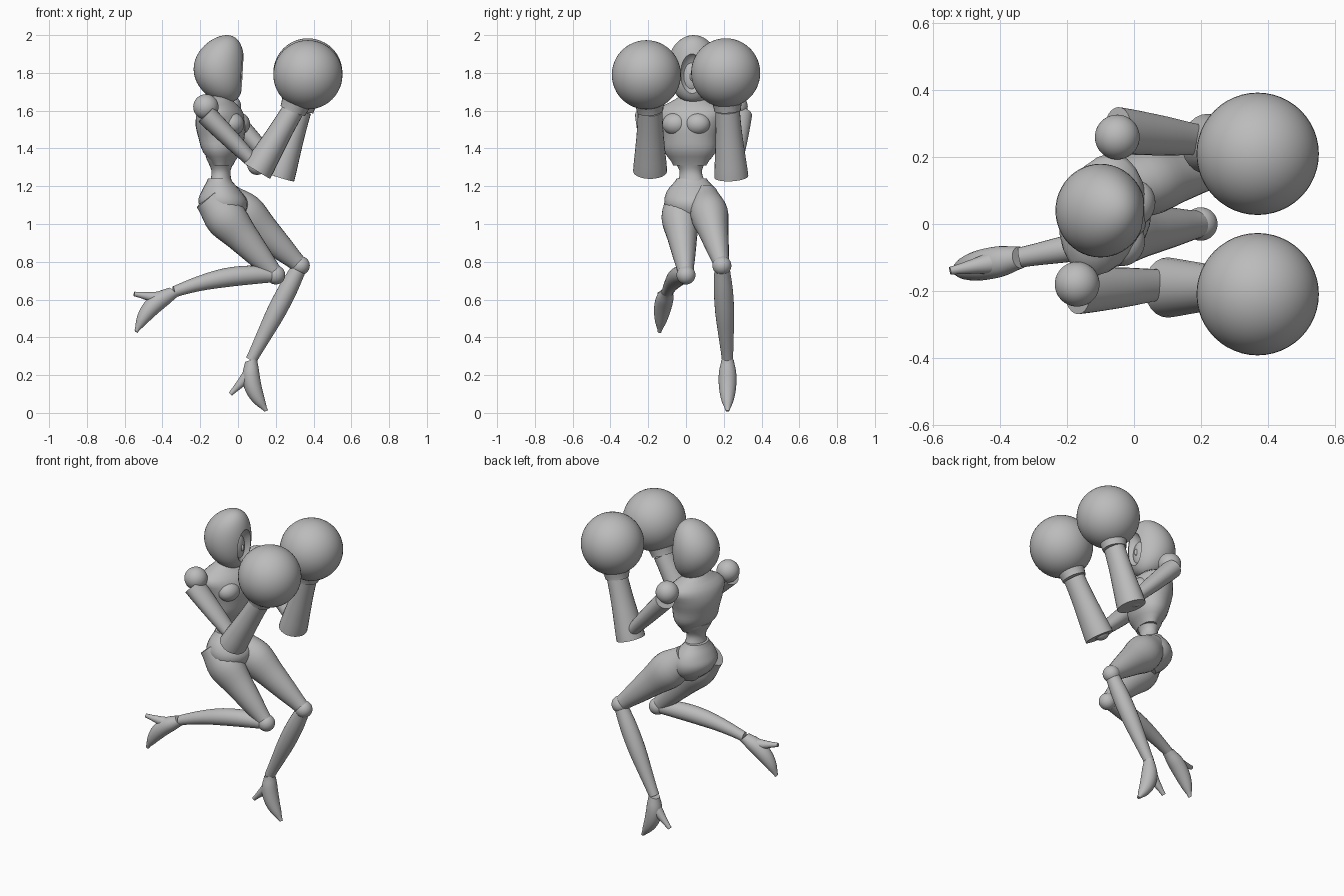
import bpy, bmesh, math
from mathutils import Vector

old = bpy.data.objects.get("Cube")
if old:
    bpy.data.objects.remove(old, do_unlink=True)

GREY = (0.5, 0.5, 0.5, 1)
grey = bpy.data.materials.new("plain_grey")
grey.use_nodes = True
grey.diffuse_color = GREY
grey.node_tree.nodes["Principled BSDF"].inputs["Base Color"].default_value = GREY

ACROSS = Vector((0, 1, 0))
UP = Vector((0, 0, 1))


def select_only(obj):
    bpy.ops.object.select_all(action='DESELECT')
    obj.select_set(True)
    bpy.context.view_layer.objects.active = obj


def finish(name, bm):
    """Turn a bmesh into a smooth shaded grey object that keeps sharp edges."""
    bmesh.ops.recalc_face_normals(bm, faces=bm.faces)
    mesh = bpy.data.meshes.new(name)
    bm.to_mesh(mesh)
    bm.free()
    mesh.materials.append(grey)
    obj = bpy.data.objects.new(name, mesh)
    bpy.context.collection.objects.link(obj)
    select_only(obj)
    bpy.ops.object.shade_smooth_by_angle(angle=math.radians(40))
    return obj


def spline(values, t):
    """Catmull-Rom value at t from zero to one through evenly spaced values."""
    last = len(values) - 1
    i = min(int(t * last), last - 1)
    f = t * last - i
    a, b, c, d = (values[min(max(k, 0), last)] for k in range(i - 1, i + 3))
    return b + f * ((c - a) + f * ((a + a - 5 * b + 4 * c - d) + f * (3 * (b - c) + d - a))) / 2


def skin(name, rings, side, axis, sides=24):
    """Join elliptical rings of (centre, half width, half depth) around an axis."""
    side = (side - axis * side.dot(axis)).normalized()
    deep = side.cross(axis)
    bm = bmesh.new()
    loops = []
    for centre, width, depth in rings:
        angles = [math.tau * k / sides for k in range(sides)]
        loops.append([bm.verts.new(centre + side * width * math.sin(a) + deep * depth * math.cos(a))
                      for a in angles])
    for low, high in zip(loops, loops[1:]):
        for k in range(sides):
            j = (k + 1) % sides
            bm.faces.new((low[k], low[j], high[j], high[k]))
    bm.faces.new(loops[0])
    bm.faces.new(loops[-1])
    return finish(name, bm)


def limb(name, start, end, radii, depth=1.0, bend=Vector(), steps=16):
    """Tapered limb between two joints, bowed by the bend vector."""
    rings = []
    for i in range(steps + 1):
        t = i / steps
        r = spline(radii, t)
        rings.append((start.lerp(end, t) + bend * (4 * t * (1 - t)), r, r * depth))
    return skin(name, rings, ACROSS, (end - start).normalized())


def stack(name, bottom, top, widths, depths, side, steps=16):
    """Level rings rising from bottom to top, evenly spaced profile values."""
    rings = []
    for i in range(steps + 1):
        t = i / steps
        rings.append((bottom.lerp(top, t), spline(widths, t), spline(depths, t)))
    return skin(name, rings, side, UP)


def ball(name, centre, size, turn=0):
    bm = bmesh.new()
    bmesh.ops.create_uvsphere(bm, u_segments=48, v_segments=24, radius=1)
    obj = finish(name, bm)
    obj.location = centre
    obj.scale = size
    obj.rotation_euler.z = turn
    return obj


def joint(name, centre, radius):
    return ball(name, centre, Vector((radius, radius, radius)))


# Torso, with the chest turned a little towards one side
twist = -0.26
chest_side = Vector((-math.sin(twist), math.cos(twist), 0))
chest_front = chest_side.cross(UP)
stack("ribcage", Vector((-.08, .02, 1.31)), Vector((-.1, .03, 1.68)),
      (.09, .14, .15, .17, .18, .06), (.05, .1, .12, .13, .11, .05), chest_side)
chest = Vector((-.08, .02, 1.53))
for name, sign in (("right_chest_plate", -1), ("left_chest_plate", 1)):
    ball(name, chest + chest_front * .07 + chest_side * sign * .06, (.06, .07, .06), twist)
limb("neck", Vector((-.1, .03, 1.6)), Vector((-.09, .03, 1.8)), (.05, .05))
stack("waist", Vector((-.09, .03, 1.2)), Vector((-.09, .02, 1.36)),
      (.08, .06, .1), (.06, .05, .08), chest_side)
stack("pelvis", Vector((-.06, .04, 1)), Vector((-.1, .03, 1.24)),
      (.06, .13, .15, .13, .08), (.05, .11, .13, .1, .06), ACROSS)

# Hood: an egg pushed forward at crown and chin, with a hollow face opening
hood = ball("hood", (-.1, .04, 1.82), (.135, .14, .18))
for vert in hood.data.vertices:
    vert.co.x += vert.co.z ** 2 * .3
cutter = ball("face_cutter", (.06, .03, 1.79), (.08, .07, .12))
cutter.hide_render = True
opening = hood.modifiers.new("face_opening", 'BOOLEAN')
opening.operation = 'DIFFERENCE'
opening.solver = 'EXACT'
opening.object = cutter
select_only(hood)
bpy.ops.object.modifier_apply(modifier=opening.name)
bpy.data.objects.remove(cutter, do_unlink=True)
bpy.ops.object.shade_smooth_by_angle(angle=math.radians(40))
ball("face_mask", (-.02, .03, 1.78), (.03, .05, .08))
ball("nose", (.01, .03, 1.78), (.01, .01, .02))

# Joint positions of the pose
right = dict(shoulder=(-.17, -.18, 1.62), elbow=(.1, -.18, 1.31), cuff=(.1, -.19, 1.28),
             wrist=(.29, -.19, 1.6), glove=(.37, -.21, 1.79),
             hip=(-.16, -.04, 1.14), knee=(.2, 0, .73), ankle=(-.34, -.1, .64),
             toe=(-.54, -.14, .43), heel=(-.55, -.14, .63), calf=(0, 0, .03))
left = dict(shoulder=(-.05, .26, 1.62), elbow=(.21, .25, 1.3), cuff=(.22, .24, 1.25),
            wrist=(.33, .22, 1.6), glove=(.37, .21, 1.8),
            hip=(-.07, .1, 1.15), knee=(.33, .19, .78), ankle=(.07, .22, .28),
            toe=(.15, .22, .01), heel=(-.04, .22, .1), calf=(0, 0, 0))

for label, pose in (("right", right), ("left", left)):
    p = {part: Vector(place) for part, place in pose.items()}

    # Arm with flared gauntlet and round glove
    outward = ACROSS * math.copysign(.02, p["shoulder"].y)
    joint(label + "_shoulder", p["shoulder"], .067)
    limb(label + "_upper_arm", p["shoulder"] + outward - UP * .04, p["elbow"],
         (.07, .06, .045), .8)
    joint(label + "_elbow", p["elbow"], .05)
    limb(label + "_gauntlet", p["cuff"], p["wrist"], (.09, .08, .07, .065), .9)
    limb(label + "_wrist", p["wrist"], p["wrist"].lerp(p["glove"], .5), (.07, .08, .09))
    joint(label + "_glove", p["glove"], .183)

    # Leg
    limb(label + "_thigh", p["hip"], p["knee"], (.07, .1, .08, .06, .04), 1.1)
    joint(label + "_knee", p["knee"], .05)
    limb(label + "_shin", p["knee"], p["ankle"], (.04, .05, .05, .04, .03), bend=p["calf"])

    # High heeled shoe, its sole arched towards the heel
    middle = p["ankle"].lerp(p["toe"], .5)
    arch = (p["heel"] - middle) * .2
    limb(label + "_shoe", p["ankle"], p["toe"], (.033, .045, .047, .042, .03, .01), bend=arch)
    limb(label + "_heel", p["ankle"].lerp(middle, .5) + arch, p["heel"], (.035, .022, .012))
